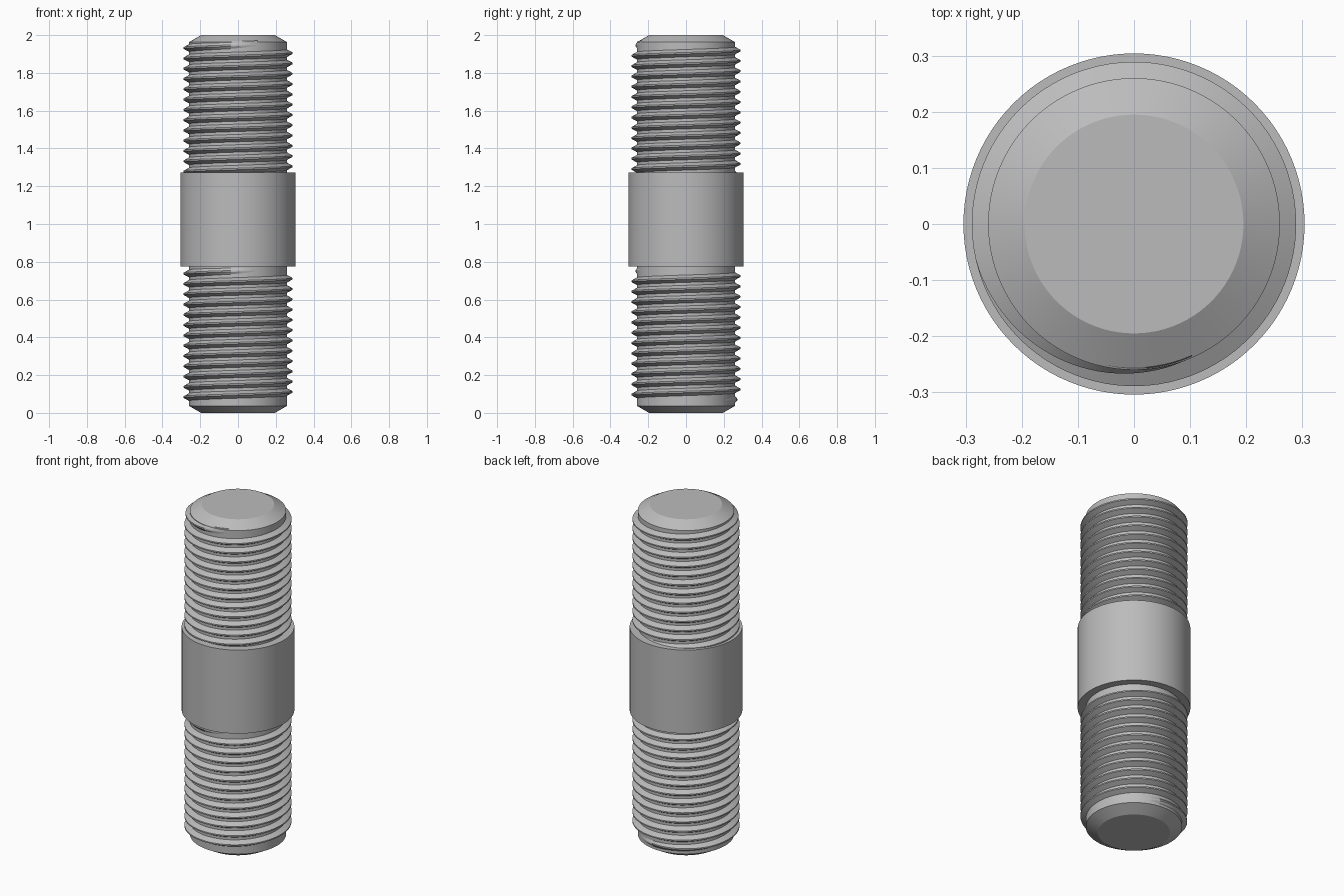
import bpy, bmesh
from math import cos, sin, pi, radians

cube = bpy.data.objects.get("Cube")
if cube:
    bpy.data.objects.remove(cube)

steel = bpy.data.materials.new("grey steel")
steel.use_nodes = True
steel.diffuse_color = (0.5, 0.5, 0.5, 1)
steel.node_tree.nodes["Principled BSDF"].inputs["Base Color"].default_value = (0.5, 0.5, 0.5, 1)

SEGMENTS = 96
ROOT, CREST, PITCH = 0.26, 0.289, 0.0545


def finish(bm, name):
    bmesh.ops.recalc_face_normals(bm, faces=bm.faces)
    mesh = bpy.data.meshes.new(name)
    bm.to_mesh(mesh)
    bm.free()
    mesh.materials.append(steel)
    obj = bpy.data.objects.new(name, mesh)
    bpy.context.collection.objects.link(obj)
    bpy.ops.object.select_all(action="DESELECT")
    obj.select_set(True)
    bpy.context.view_layer.objects.active = obj
    bpy.ops.object.shade_smooth_by_angle(angle=radians(25))
    return obj


def skin(bm, rings, closed):
    """Bridge neighbouring rings of vertices with quads."""
    count = len(rings[0])
    for a, b in zip(rings, rings[1:]):
        for i in range(count if closed else count - 1):
            j = (i + 1) % count
            bm.faces.new((a[i], a[j], b[j], b[i]))
    bm.faces.new(rings[0][::-1])
    bm.faces.new(rings[-1])


def lathe(name, profile):
    bm = bmesh.new()
    rings = [[bm.verts.new((r * cos(2 * pi * i / SEGMENTS), r * sin(2 * pi * i / SEGMENTS), z))
              for i in range(SEGMENTS)] for r, z in profile]
    skin(bm, rings, True)
    return finish(bm, name)


def thread(name, start_z, start_deg=50, turns=12.68, fade_deg=100):
    """Right-handed ridge that fades into the shank at both ends."""
    bm = bmesh.new()
    steps = int(turns * SEGMENTS)
    fade = fade_deg / 360 * SEGMENTS
    rings = []
    for k in range(steps + 1):
        angle = radians(start_deg) + 2 * pi * k / SEGMENTS
        z = start_z + PITCH * k / SEGMENTS
        height = min(1, k / fade, (steps - k) / fade)
        tip = ROOT - 0.001 + (CREST - ROOT + 0.001) * height
        section = ((ROOT - 0.004, -0.4), (tip, -0.07), (tip, 0.07), (ROOT - 0.004, 0.4))
        rings.append([bm.verts.new((r * cos(angle), r * sin(angle), z + dz * PITCH))
                      for r, dz in section])
    skin(bm, rings, True)
    return finish(bm, name)


# Shank with chamfered ends, and the plain collar around its middle
lathe("shank", [(0.195, 0), (ROOT, 0.037), (ROOT, 1.963), (0.195, 2)])
lathe("collar", [(0.304, 0.775), (0.304, 1.272)])

# Threads on both ends
thread("lower_thread", 0.064)
thread("upper_thread", 1.258)
